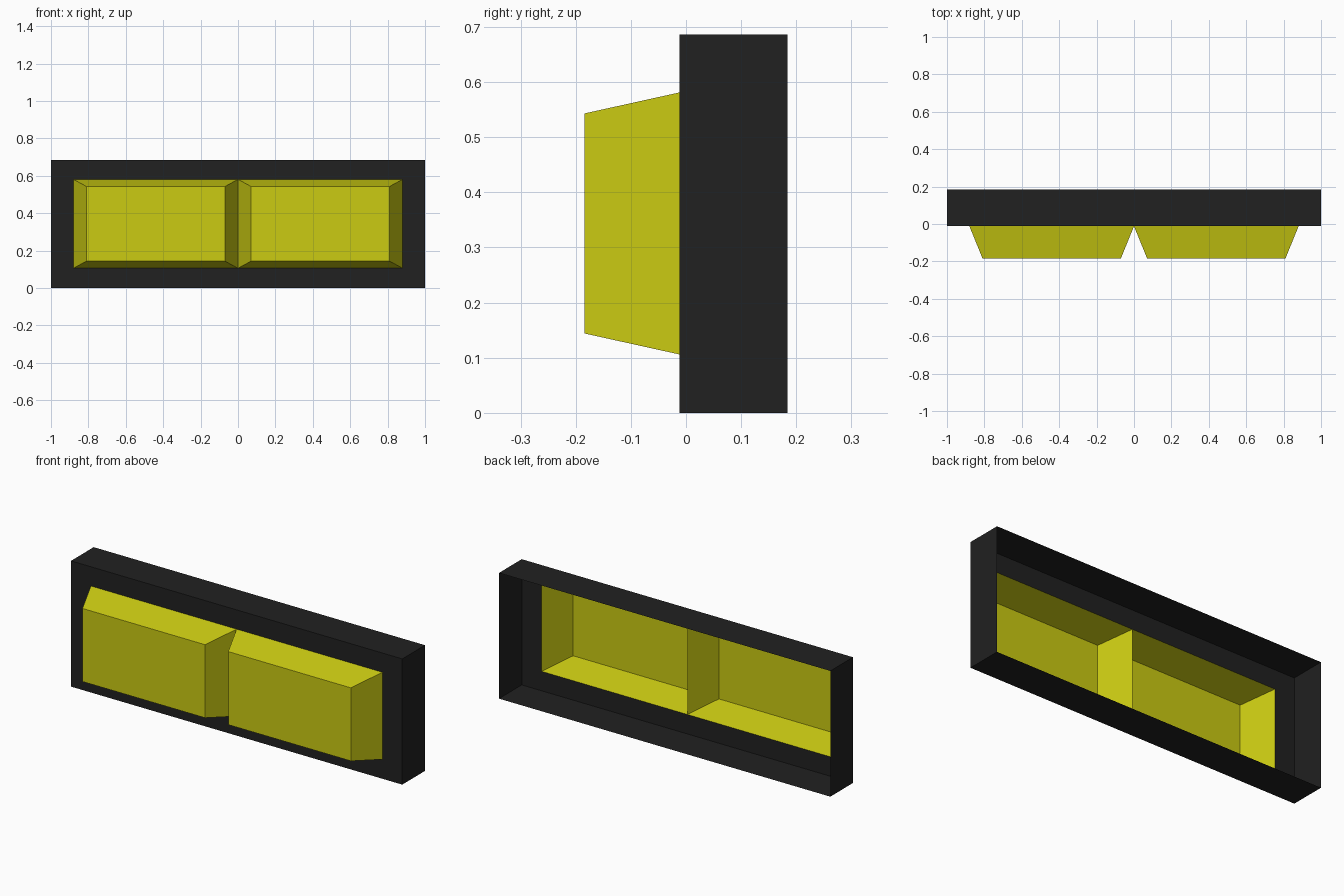
import bpy, bmesh

if "Cube" in bpy.data.objects:
    bpy.data.objects.remove(bpy.data.objects["Cube"])

def material(name, color):
    m = bpy.data.materials.new(name)
    m.diffuse_color = (*color, 1)
    m.use_nodes = True
    m.node_tree.nodes["Principled BSDF"].inputs["Base Color"].default_value = m.diffuse_color
    return m

def loft(name, rings, mat, cap_end=False):
    """Join rectangular rings (x0, x1, z0, z1, y) into an open shell."""
    bm = bmesh.new()
    loops = [[bm.verts.new((x, y, z)) for x, z in ((x0, z0), (x1, z0), (x1, z1), (x0, z1))]
             for x0, x1, z0, z1, y in rings]
    for a, b in zip(loops, loops[1:]):
        for i in range(4):
            j = (i + 1) % 4
            bm.faces.new((a[i], b[i], b[j], a[j])[::-1])
    if cap_end:
        bm.faces.new(loops[-1])
    me = bpy.data.meshes.new(name)
    bm.to_mesh(me)
    bm.free()
    me.materials.append(mat)
    ob = bpy.data.objects.new(name, me)
    bpy.context.collection.objects.link(ob)
    return ob

black = material("black", (0.015, 0.015, 0.015))
yellow = material("yellow", (0.6, 0.6, 0.006))

BACK, PLATE, FRONT = 0.184, -0.012, -0.184

# Housing: open at the back, with a window in its front plate
loft("housing", [(-1, 1, 0, 0.686, BACK), (-1, 1, 0, 0.686, PLATE),
                 (-0.88, 0.88, 0.106, 0.581, PLATE)], black)

# Two hollow tapered lenses meeting at the middle of the window
for side, x in (("left", -0.88), ("right", 0.0)):
    loft(side + "_lens", [(x, x + 0.88, 0.106, 0.581, PLATE),
                          (x + 0.07, x + 0.81, 0.144, 0.543, FRONT)], yellow, cap_end=True)
